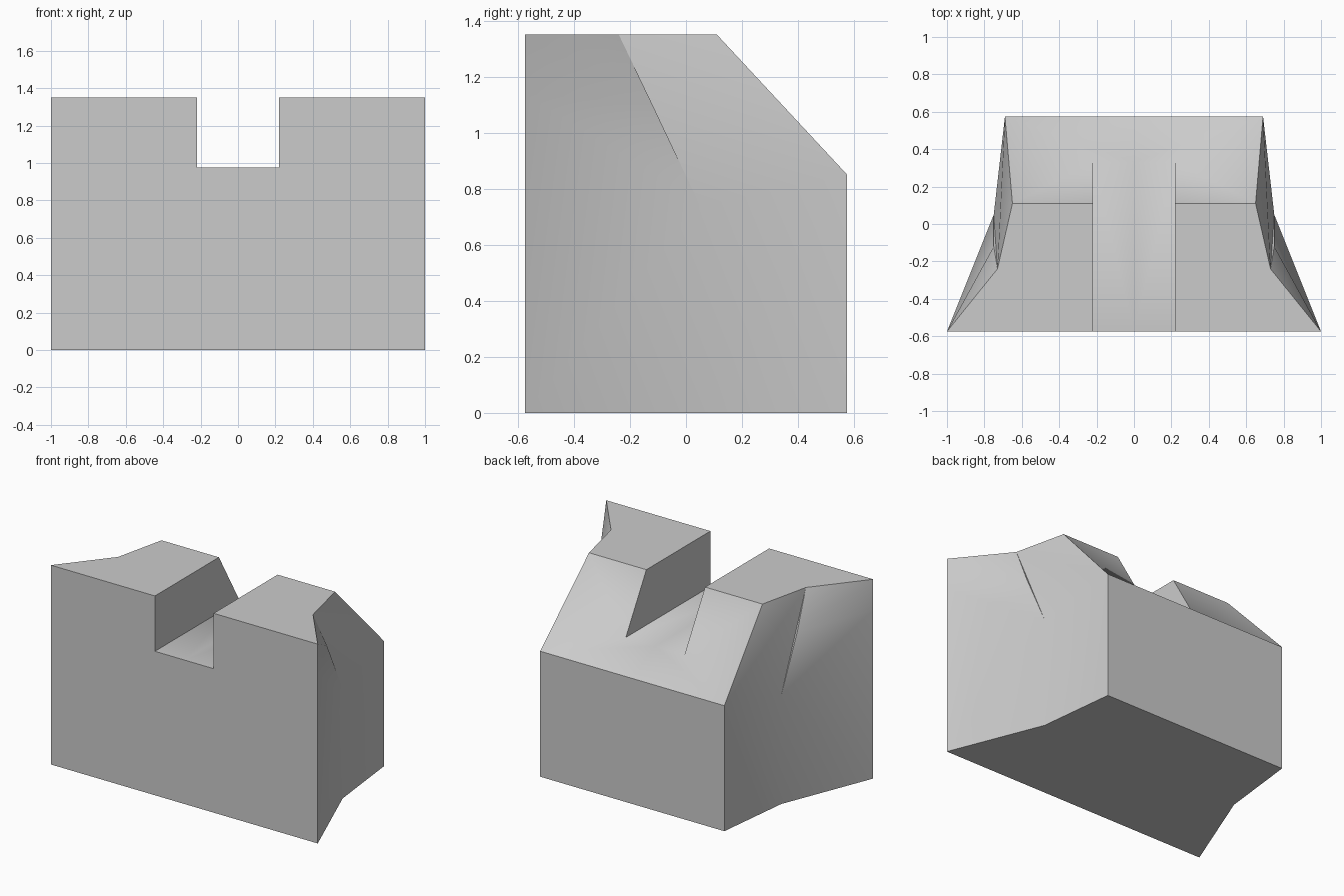
import bpy
import bmesh
from math import radians

default_cube = bpy.data.objects.get("Cube")
if default_cube:
    bpy.data.objects.remove(default_cube, do_unlink=True)

# Main levels and depths
front, back = -0.575, 0.575
top, sill, floor, rear = 1.35, 1.14, 0.975, 0.85
slot, ridge_y, slot_y = 0.22, 0.11, 0.33

# Named corners of the +x half
corners = {
    "base_front": (1, front, 0),
    "base_waist": (0.75, 0.05, 0),
    "base_back": (0.69, back, 0),
    "waist": (0.75, 0.05, 0.74),
    "side_front": (1, front, sill),
    "side_dent": (0.75, -0.12, 1.1),
    "top_front": (1, front, top),
    "top_waist": (0.73, -0.24, top),
    "top_back": (0.65, ridge_y, top),
    "rear_top": (0.69, back, rear),
    "slot_top_front": (slot, front, top),
    "slot_top_back": (slot, ridge_y, top),
    "slot_low_front": (slot, front, floor),
    "slot_low_back": (slot, slot_y, floor),
    "mid_base_front": (0, front, 0),
    "mid_base_back": (0, back, 0),
    "mid_slot_front": (0, front, floor),
    "mid_slot_back": (0, slot_y, floor),
    "mid_rear_top": (0, back, rear),
}

# Faces of the half, each listed by its corner names
faces = [
    # front, underside and back
    "mid_base_front base_front side_front top_front slot_top_front slot_low_front mid_slot_front",
    "mid_base_front mid_base_back base_back base_waist base_front",
    "mid_rear_top mid_base_back base_back rear_top",
    # top and sloping rear
    "slot_top_front top_front top_waist top_back slot_top_back",
    "top_back rear_top slot_low_back",
    "top_back slot_low_back slot_top_back",
    "mid_slot_back slot_low_back rear_top mid_rear_top",
    # slot wall and floor
    "slot_low_front slot_top_front slot_top_back slot_low_back",
    "mid_slot_front slot_low_front slot_low_back mid_slot_back",
    # lower side
    "base_front base_waist waist side_front",
    "base_waist base_back rear_top waist",
    # upper side, leaning in
    "side_front waist side_dent",
    "top_front side_front side_dent",
    "top_front side_dent top_waist",
    "top_waist side_dent waist",
    "top_waist waist rear_top",
    "top_waist rear_top top_back",
]

bm = bmesh.new()
verts = {name: bm.verts.new(point) for name, point in corners.items()}
for names in faces:
    bm.faces.new([verts[name] for name in names.split()])

# Mirror the half and close it along the middle
bmesh.ops.mirror(bm, geom=bm.verts[:] + bm.edges[:] + bm.faces[:],
                 axis="X", merge_dist=0.0001)
bmesh.ops.remove_doubles(bm, verts=bm.verts[:], dist=0.0001)
bmesh.ops.recalc_face_normals(bm, faces=bm.faces[:])

mesh = bpy.data.meshes.new("notched_block")
bm.to_mesh(mesh)
bm.free()
block = bpy.data.objects.new("notched_block", mesh)
bpy.context.collection.objects.link(block)

# One plain grey
grey = bpy.data.materials.new("light_grey")
grey.use_nodes = True
colour = (0.6, 0.6, 0.6, 1)
grey.diffuse_color = colour
grey.node_tree.nodes["Principled BSDF"].inputs["Base Color"].default_value = colour
mesh.materials.append(grey)

# Soft shading across the shallow creases only
bpy.ops.object.select_all(action="DESELECT")
block.select_set(True)
bpy.context.view_layer.objects.active = block
bpy.ops.object.shade_smooth_by_angle(angle=radians(30))
